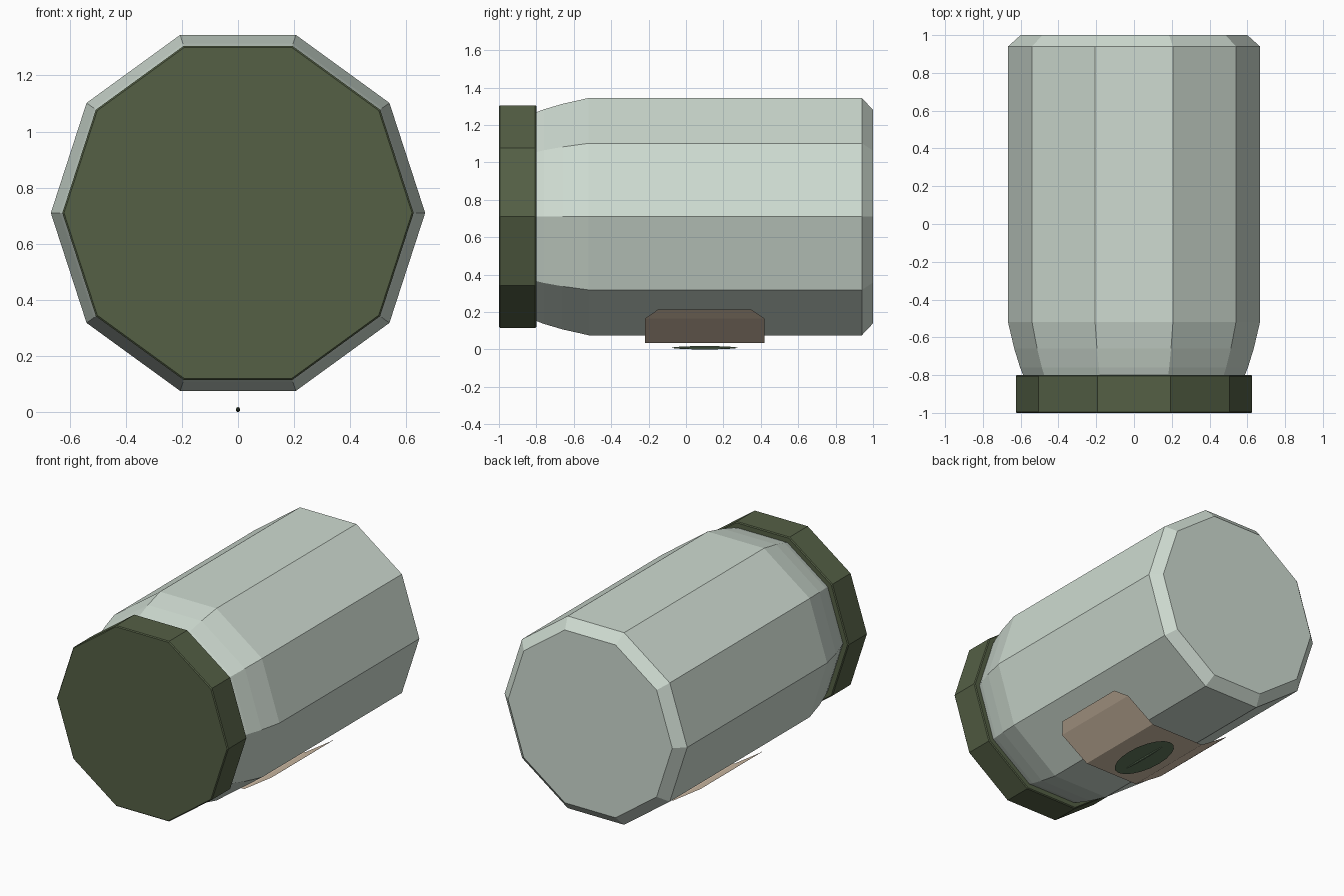
import bpy, bmesh, math

cube = bpy.data.objects.get("Cube")
if cube:
    bpy.data.objects.remove(cube, do_unlink=True)

AXIS_Z = 0.71   # height of the jar's horizontal axis
SIDES = 10


def linear(c):
    return c / 12.92 if c <= 0.04045 else ((c + 0.055) / 1.055) ** 2.4


def material(name, *rgb):
    mat = bpy.data.materials.new(name)
    mat.use_nodes = True
    colour = [linear(c) for c in rgb] + [1.0]
    mat.diffuse_color = colour
    mat.node_tree.nodes["Principled BSDF"].inputs["Base Color"].default_value = colour
    return mat


def finish(name, bm, mat):
    mesh = bpy.data.meshes.new(name)
    bm.to_mesh(mesh)
    bm.free()
    mesh.materials.append(mat)
    obj = bpy.data.objects.new(name, mesh)
    bpy.context.collection.objects.link(obj)
    return obj


def lathe(name, profile, mat):
    """Closed ten-sided solid along y from (y, radius) pairs."""
    bm = bmesh.new()
    rings = []
    for y, r in profile:
        angles = [math.tau * k / SIDES for k in range(SIDES)]
        rings.append([bm.verts.new((r * math.cos(a), y, AXIS_Z + r * math.sin(a)))
                      for a in angles])
    for a, b in zip(rings, rings[1:]):
        for k in range(SIDES):
            n = (k + 1) % SIDES
            bm.faces.new((a[k], a[n], b[n], b[k]))
    bm.faces.new(rings[0])
    bm.faces.new(rings[-1])
    bmesh.ops.recalc_face_normals(bm, faces=bm.faces)
    return finish(name, bm, mat)


glass = material("pale_grey_green", 0.81, 0.86, 0.82)
lid_green = material("dark_olive", 0.33, 0.375, 0.27)
paper = material("tan_paper", 0.84, 0.76, 0.67)
leaf_green = material("leaf_green", 0.40, 0.49, 0.38)

# Jar body with tapered shoulder and chamfered base
lathe("jar_body", [(-0.81, 0.583), (-0.76, 0.603), (-0.66, 0.634), (-0.52, 0.667),
                   (0.94, 0.667), (1.0, 0.6)], glass)

# Lid with tiny edge chamfers
lathe("lid", [(-1.0, 0.62), (-0.994, 0.626), (-0.806, 0.626), (-0.8, 0.62)], lid_green)

# Label: thin sheet folded around the underside, with cut corners
half = [(0.20, 0.035, 0.0), (0.40, 0.165, 0.0), (0.455, 0.213, 0.07)]
stations = [(-x, z, cut) for x, z, cut in reversed(half)] + half
bm = bmesh.new()
pairs = [(bm.verts.new((x, -0.22 + cut, z)), bm.verts.new((x, 0.42 - cut, z)))
         for x, z, cut in stations]
for a, b in zip(pairs, pairs[1:]):
    bm.faces.new((a[0], a[1], b[1], b[0]))
finish("label", bm, paper)

# Leaf emblem: flat oval sheet below the label
bm = bmesh.new()
bmesh.ops.create_circle(bm, cap_ends=True, segments=20, radius=1.0)
bmesh.ops.reverse_faces(bm, faces=bm.faces)
leaf = finish("leaf", bm, leaf_green)
leaf.scale = (0.12, 0.25, 1.0)
leaf.location = (0, 0.1, 0.01)

# Leaf midrib: slender tapered rod
bm = bmesh.new()
bmesh.ops.create_uvsphere(bm, u_segments=8, v_segments=8, radius=1.0)
rib = finish("leaf_midrib", bm, leaf_green)
rib.rotation_euler = (math.pi / 2, 0, 0)
rib.scale = (0.008, 0.009, 0.175)
rib.location = (0, 0.1, 0.009)
